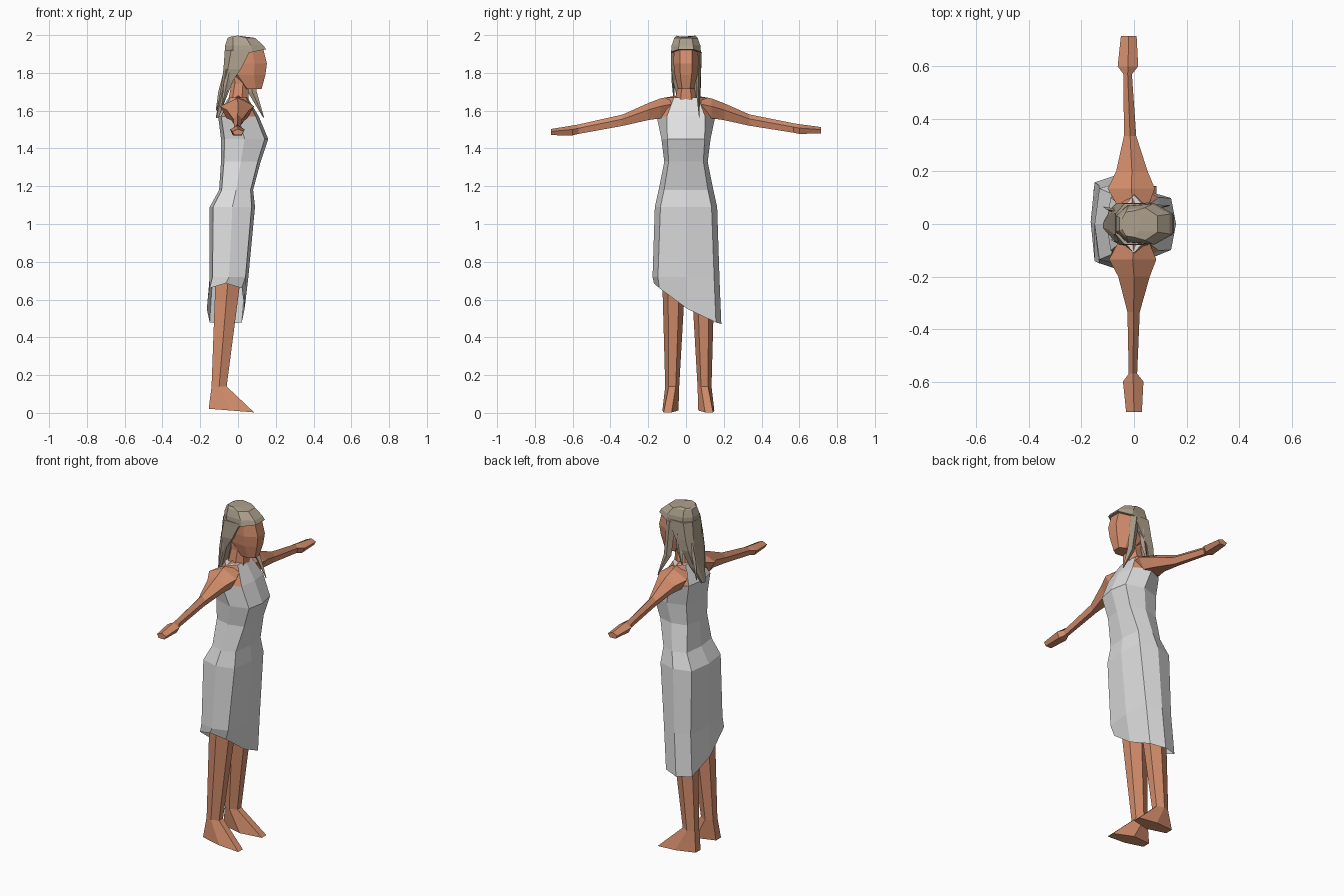
import bpy
import bmesh
from mathutils import Vector

cube = bpy.data.objects.get("Cube")
if cube:
    bpy.data.objects.remove(cube, do_unlink=True)


def material(name, colour):
    mat = bpy.data.materials.new(name)
    mat.use_nodes = True
    mat.diffuse_color = (*colour, 1)
    mat.node_tree.nodes["Principled BSDF"].inputs["Base Color"].default_value = (*colour, 1)
    return mat


SKIN = material("warm skin", (0.66, 0.27, 0.15))
CLOTH = material("pale cloth", (0.74, 0.74, 0.74))
HAIR = material("ash hair", (0.43, 0.36, 0.27))


def loft(name, rings, mats, rule=None, caps=(True, True)):
    """Join rings of points into a skin; rule(ring, segment) picks the material."""
    bm = bmesh.new()
    loops = [[bm.verts.new(p) for p in ring] for ring in rings]
    n = len(loops[0])
    for i in range(len(loops) - 1):
        for j in range(n):
            k = (j + 1) % n
            face = bm.faces.new((loops[i][j], loops[i][k], loops[i + 1][k], loops[i + 1][j]))
            face.material_index = rule(i, j) if rule else 0
    for use, loop in zip(caps, (loops[0], loops[-1])):
        if use:
            bm.faces.new(loop)
    bmesh.ops.recalc_face_normals(bm, faces=bm.faces)
    mesh = bpy.data.meshes.new(name)
    bm.to_mesh(mesh)
    bm.free()
    obj = bpy.data.objects.new(name, mesh)
    bpy.context.collection.objects.link(obj)
    for mat in mats:
        mesh.materials.append(mat)
    return obj


def span(pattern, u0, u1, v0, v1):
    """Stretch a unit pattern over a box."""
    return [((u0 + u1 + a * (u1 - u0)) / 2, (v0 + v1 + b * (v1 - v0)) / 2) for a, b in pattern]


def level(pattern, z, x0, x1, y0, y1):
    return [Vector((x, y, z)) for x, y in span(pattern, x0, x1, y0, y1)]


def body_pattern(k):
    half = [(0.85, k), (0, 1), (-0.85, k)]
    return [(1, 0)] + half + [(-1, 0)] + [(a, -b) for a, b in reversed(half)]


# Dress and shoulders: z, back, front, half width, corner fraction
torso = [
    (1.67, -0.05, 0.05, 0.11, 0.58),
    (1.57, -0.105, 0.11, 0.155, 0.65),
    (1.45, -0.09, 0.16, 0.13, 0.76),
    (1.33, -0.09, 0.12, 0.115, 0.8),
    (1.18, -0.10, 0.08, 0.145, 0.8),
    (1.09, -0.15, 0.09, 0.165, 0.82),
    (0.72, -0.15, 0.055, 0.177, 0.84),
]
rings = [level(body_pattern(k), z, x0, x1, -w, w) for z, x0, x1, w, k in torso]
hem = level(body_pattern(0.84), 0, -0.165, 0.035, -0.17, 0.187)
for p in hem:
    p.z = 0.555 - 0.62 * p.y + 0.9 * p.y ** 2
rings.append(hem)
loft("dress", rings, [CLOTH, SKIN],
     lambda i, j: int(i == 0 and j in (1, 2, 5, 6)), (True, False))

# Arms and hands: y, back, front, bottom, top
LIMB = [(0, 1), (1, 0.2), (0.6, -1), (-0.6, -1), (-1, 0.2)]
arm = [
    (0.05, -0.05, 0.05, 1.58, 1.68),
    (0.135, -0.095, 0.085, 1.56, 1.665),
    (0.20, -0.06, 0.06, 1.55, 1.64),
    (0.335, -0.025, 0.022, 1.52, 1.58),
    (0.57, -0.02, 0.012, 1.48, 1.53),
    (0.60, -0.042, 0.036, 1.473, 1.525),
    (0.715, -0.03, 0.03, 1.475, 1.508),
]
for side, name in ((1, "left_arm"), (-1, "right_arm")):
    rings = []
    for y, x0, x1, z0, z1 in arm:
        shift = -0.02 * min(1, y / 0.5) if side > 0 else 0
        lift = 0.012 * side * max(0, y - 0.3)
        rings.append([Vector((x + shift, side * y, z + lift))
                      for x, z in span(LIMB, x0, x1, z0, z1)])
    loft(name, rings, [SKIN])

# Legs with wedge feet: z, back, front, inner, outer
LEG = [(1, 0.5), (0, 1), (-1, 0.55), (-1, -0.55), (0, -1), (1, -0.5)]
leg = [
    (1.0, -0.12, 0.05, 0.005, 0.14),
    (0.68, -0.12, 0.01, 0.005, 0.125),
    (0.14, -0.14, -0.06, 0.036, 0.11),
    (0.015, -0.155, 0.085, 0.04, 0.125),
]
for side, name in ((1, "left_leg"), (-1, "right_leg")):
    shift = 0.025 if side > 0 else 0
    rings = [level(LEG, z, x0, x1, side * (y0 + shift), side * (y1 + shift))
             for z, x0, x1, y0, y1 in leg]
    for p in rings[-1]:
        p.z = 0.012 - 0.08 * (p.x + 0.03)
        p.z = max(p.z, 0)
        if p.x > 0:
            p.y += side * 0.015
    loft(name, rings, [SKIN])

# Neck and head
OVAL = [(1, 0.5), (0.35, 1), (-0.6, 0.9), (-1, 0.4),
        (-1, -0.4), (-0.6, -0.9), (0.35, -1), (1, -0.5)]
neck = [(1.84, -0.04, 0.07, 0.045), (1.74, -0.035, 0.055, 0.043), (1.64, -0.055, 0.055, 0.06)]
loft("neck", [level(OVAL, z, a, b, -w, w) for z, a, b, w in neck], [SKIN])
head = [
    (1.97, -0.03, 0.10, 0.045),
    (1.92, -0.05, 0.135, 0.064),
    (1.85, -0.05, 0.153, 0.066),
    (1.79, -0.04, 0.145, 0.06),
    (1.715, 0.03, 0.125, 0.042),
]
loft("head", [level(OVAL, z, a, b, -w, w) for z, a, b, w in head], [SKIN])

# Hair cap, slanting down from brow to nape
cap = [
    (2.0, -0.045, 0.02, 0.05),
    (1.985, -0.055, 0.09, 0.062),
    (1.945, -0.068, 0.135, 0.076),
    (1.90, -0.07, 0.148, 0.079),
]
rings = [level(OVAL, z, a, b, -w, w) for z, a, b, w in cap]
for p in rings[0]:
    p.z -= 0.3 * abs(p.x + 0.01)
for p in rings[-1]:
    p.z += 0.2 * p.x - 0.005
loft("hair_cap", rings, [HAIR])

# Hair over the ears and down the back
BACK = [(1, 1), (-0.5, 1), (-1, 0.5), (-1, -0.5), (-0.5, -1), (1, -1)]
fall = [
    (1.92, -0.07, 0.065, -0.078, 0.078),
    (1.82, -0.077, 0.015, -0.08, 0.08),
    (1.76, -0.085, -0.025, -0.07, 0.078),
    (1.66, -0.10, -0.065, -0.045, 0.055),
    (1.56, -0.118, -0.105, -0.02, 0.01),
]
loft("back_hair", [level(BACK, *row) for row in fall], [HAIR])

# Loose tapering locks: root, middle, tip, thickness
LOCK = [(1, 0), (0, 1), (-1, 0), (0, -1)]
locks = {
    "front_lock": ((0.05, 0.07, 1.91), (0.075, 0.064, 1.70), (0.135, 0.07, 1.565), 0.03),
    "left_lock": ((0.0, 0.07, 1.85), (-0.01, 0.07, 1.75), (-0.03, 0.075, 1.66), 0.025),
    "nape_lock": ((-0.06, 0.05, 1.80), (-0.09, 0.055, 1.70), (-0.115, 0.065, 1.60), 0.018),
    "right_lock": ((-0.04, -0.07, 1.84), (-0.06, -0.068, 1.74), (-0.085, -0.06, 1.62), 0.02),
}
for name, (root, middle, tip, t) in locks.items():
    rings = []
    for (x, y, z), s in ((root, t), (middle, t * 0.8), (tip, 0.003)):
        rings.append(level(LOCK, z, x - s, x + s, y - s * 0.45, y + s * 0.45))
    loft(name, rings, [HAIR])
